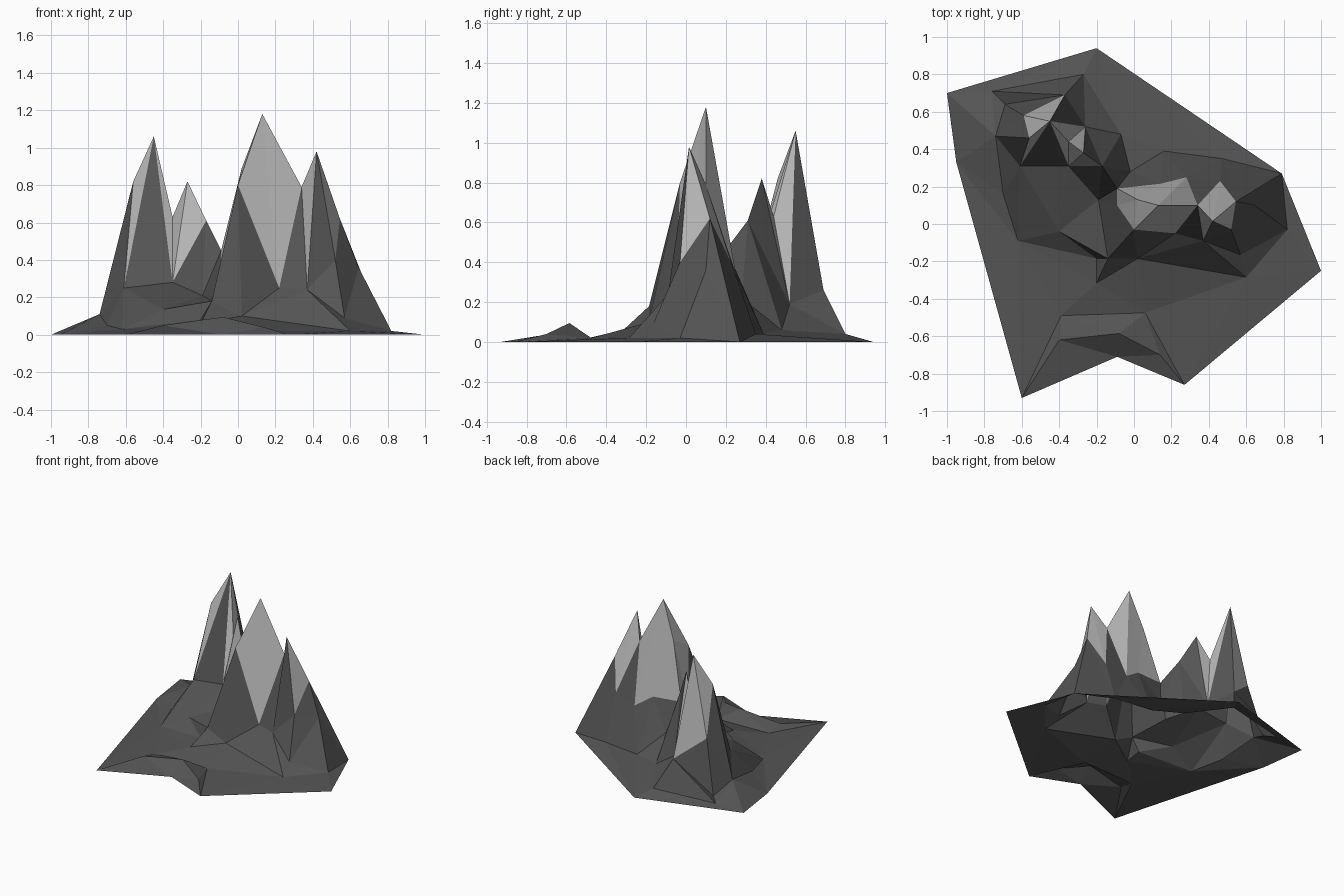
import bpy
from mathutils import Vector
from mathutils.geometry import delaunay_2d_cdt

if "Cube" in bpy.data.objects:
    bpy.data.objects.remove(bpy.data.objects["Cube"])

# Ground outline
outline = {
    "o1": (-1.0, .70, 0), "o2": (-.20, .94, 0), "o3": (.79, .27, 0), "o4": (1.0, -.25, 0),
    "o5": (.27, -.86, 0), "o6": (-.09, -.71, 0), "o7": (-.60, -.93, 0), "o8": (-.95, .33, 0)}
# Low ridge at the front
front_ridge = {
    "a": (-.40, -.62, .05), "b": (-.08, -.585, .095), "c": (.14, -.70, .04),
    "d": (-.39, -.49, .02), "e": (.06, -.475, .02)}
# Left twin peaks
left_peaks = {
    "lp": (-.45, .55, 1.06), "lw": (-.56, .46, .82), "ls1": (-.61, .31, .25),
    "lnw": (-.59, .58, .44), "ln": (-.37, .69, .26), "le": (-.26, .52, .19),
    "lc": (-.35, .44, .63), "ls": (-.35, .31, .28), "p2": (-.27, .38, .82),
    "e6": (-.17, .31, .61), "w": (-.74, .47, .11)}
# Main peak
main_peak = {
    "mp": (.13, .10, 1.18), "m8": (0, -.03, .80), "m25": (.22, -.05, .25),
    "m79": (.34, .10, .79), "m34": (.28, .25, .345), "m44": (.14, .215, .44),
    "m89": (.02, .13, .89), "mv": (-.09, .19, .45), "m40": (-.09, .10, .40)}
# Right peak
right_peak = {
    "rp": (.42, .015, .98), "r24": (.37, -.09, .24), "r40": (.52, -.03, .40),
    "r62": (.545, .12, .62), "rn": (.46, .23, .39), "r36": (.645, .10, .36),
    "r9": (.57, -.165, .09), "rf": (.60, -.285, .02), "re": (.82, -.03, .02),
    "rb": (.47, .35, .04)}
# Foothills
foothills = {
    "f1": (-.62, -.09, .03), "fh": (-.40, -.04, .135), "fs": (-.14, -.185, .18),
    "f20": (-.20, -.185, .08), "f31": (-.20, -.315, .06), "fc": (.02, -.185, .10),
    "fv": (-.19, .13, .21), "fw": (-.70, .16, .05), "n1": (-.76, .71, .015),
    "n2": (-.69, .64, .03), "bn": (-.27, .80, .04), "b1": (-.07, .48, .06),
    "b2": (-.02, .28, .22), "b3": (.16, .39, .04)}

pts = {}
for part in (outline, front_ridge, left_peaks, main_peak, right_peak, foothills):
    pts.update(part)
names = list(pts)
index = {n: i for i, n in enumerate(names)}
edges = set()


def ridge(path):
    p = [index[n] for n in path.split()]
    edges.update(tuple(sorted(e)) for e in zip(p, p[1:]))


def fan(centre, ring):
    for n in ring.split():
        ridge(centre + " " + n)


# Ridge and valley lines
for path in ("o1 o2 o3 o4 o5 o6 o7 o8 o1",
             "o7 a b c o5", "o7 d e o5", "d a", "e b",
             "lw ls1 ls lc le ln lnw lw", "ls e6 le bn ln", "o8 w",
             "e6 mv b2 b1 e6 b2 b3", "le b1",
             "m8 m25 m79 m34 m44 m89 m8", "m44 mv m89 m40 m8 fc m25", "mv m40 fs m8",
             "b3 m44 b2", "b3 m34 rb", "m25 r24",
             "m79 r24 r40 r62 rn m79", "m34 rn rb r62", "r40 r9 r24", "r9 rf re o3",
             "ls1 f1 fh fs f20 f1 f31 f20", "f31 fc fs", "fc rf"):
    ridge(path)
# Spurs running down from each summit
for centre, ring in (("lp", "lw ls1 ls lc le ln lnw"), ("p2", "lc ls e6 le"),
                     ("w", "lw ls1 lnw"), ("mp", "m8 m25 m79 m34 m44 m89"),
                     ("rp", "m79 r24 r40 r62 rn"), ("r36", "r62 r40 r9 re o3"),
                     ("fv", "ls e6 mv fs")):
    fan(centre, ring)

flat = [Vector(pts[n][:2]) for n in names]
v2, _, tris, orig, _, _ = delaunay_2d_cdt(flat, list(edges), [], 1, 1e-5)
verts = [(v.x, v.y, pts[names[o[0]]][2] if o else 0.1) for v, o in zip(v2, orig)]


def make_part(name, faces, shade):
    used = sorted({i for f in faces for i in f})
    remap = {i: k for k, i in enumerate(used)}
    mesh = bpy.data.meshes.new(name)
    mesh.from_pydata([verts[i] for i in used], [], [[remap[i] for i in f] for f in faces])
    mat = bpy.data.materials.new(name)
    mat.diffuse_color = (shade, shade, shade, 1)
    mat.use_nodes = True
    mat.node_tree.nodes["Principled BSDF"].inputs["Base Color"].default_value = mat.diffuse_color
    mesh.materials.append(mat)
    bpy.context.collection.objects.link(bpy.data.objects.new(name, mesh))


# Snow lies on the faces that are high on average
def is_snow(f):
    return sum(verts[i][2] for i in f) / len(f) > .544


make_part("rock_slopes", [f for f in tris if not is_snow(f)], .09)
make_part("snow_caps", [f for f in tris if is_snow(f)], .5)
